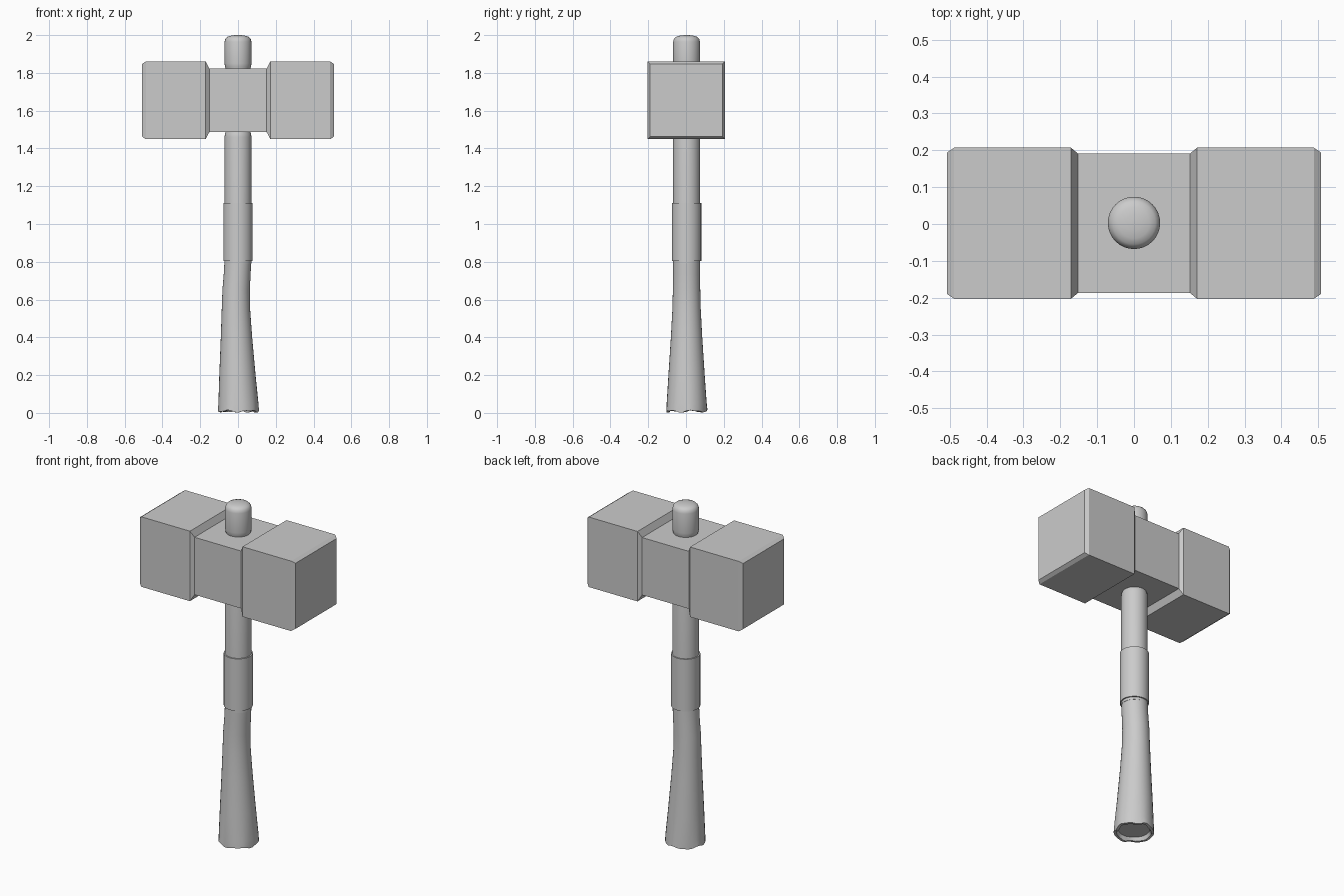
import bpy, bmesh, math

if "Cube" in bpy.data.objects:
    bpy.data.objects.remove(bpy.data.objects["Cube"])


def finish(name, bm, smooth):
    bmesh.ops.recalc_face_normals(bm, faces=bm.faces[:])
    mesh = bpy.data.meshes.new(name)
    bm.to_mesh(mesh)
    bm.free()
    ob = bpy.data.objects.new(name, mesh)
    bpy.context.collection.objects.link(ob)
    if smooth:
        bpy.ops.object.select_all(action='DESELECT')
        ob.select_set(True)
        bpy.context.view_layer.objects.active = ob
        bpy.ops.object.shade_smooth_by_angle(angle=math.radians(35))
    return ob


def loft(name, rings, smooth):
    """Skin a list of equal-length point rings and close both ends."""
    bm = bmesh.new()
    loops = [[bm.verts.new(p) for p in ring] for ring in rings]
    n = len(loops[0])
    for a, b in zip(loops, loops[1:]):
        for i in range(n):
            j = (i + 1) % n
            bm.faces.new((a[i], a[j], b[j], b[i]))
    bm.faces.new(loops[0])
    bm.faces.new(loops[-1])
    return finish(name, bm, smooth)


def circle(z, r, cx=0.0, wobble=0.0, n=32, cy=0.003):
    """Horizontal ring; wobble makes a carved, uneven edge."""
    pts = []
    for i in range(n):
        a = math.tau * i / n
        w = wobble * (math.sin(5 * a) + 0.6 * math.sin(9 * a + 1))
        pts.append((cx + (r + w * 0.4) * math.cos(a),
                    cy + (r + w * 0.4) * math.sin(a), max(0.0, z + w)))
    return pts


def rect(x, hy, hz, cy=0.002, cz=1.655):
    return [(x, cy + sy * hy, cz + sz * hz)
            for sy, sz in ((-1, -1), (1, -1), (1, 1), (-1, 1))]


# Head: square block with chamfered ends and a narrower waist
half = [(0.507, 0.192, 0.193), (0.488, 0.205, 0.206),
        (0.171, 0.205, 0.206), (0.152, 0.189, 0.169)]
sections = [(-x, hy, hz) for x, hy, hz in half] + half[::-1]
loft("hammer_head", [rect(*s) for s in sections], False)

# Shaft: passes through the head and ends in a rounded knob
shaft = [(0.79, 0.071), (1.46, 0.071), (1.478, 0.069), (1.49, 0.064),
         (1.82, 0.064), (1.832, 0.069), (1.85, 0.071), (1.965, 0.071),
         (1.98, 0.067), (1.99, 0.058), (1.996, 0.042), (1.999, 0.022),
         (2.0, 0.004)]
loft("shaft", [circle(z, r) for z, r in shaft], True)

# Sleeve around the middle of the handle
sleeve = [(0.805, 0.071), (0.805, 0.078), (1.112, 0.078), (1.112, 0.070)]
loft("sleeve", [circle(z, r) for z, r in sleeve], True)

# Grip: gently bent, flared toward a rough hollowed butt
grip = [(0.028, 0.084, 0.002, 0.001), (0.008, 0.093, 0.002, 0.005),
        (0.009, 0.108, 0.002, 0.005), (0.05, 0.106, 0.002, 0.001),
        (0.2, 0.096, -0.003, 0), (0.4, 0.083, -0.008, 0),
        (0.55, 0.075, -0.011, 0), (0.65, 0.0725, -0.010, 0),
        (0.74, 0.071, -0.004, 0), (0.82, 0.071, 0, 0)]
loft("grip", [circle(*g) for g in grip], True)
